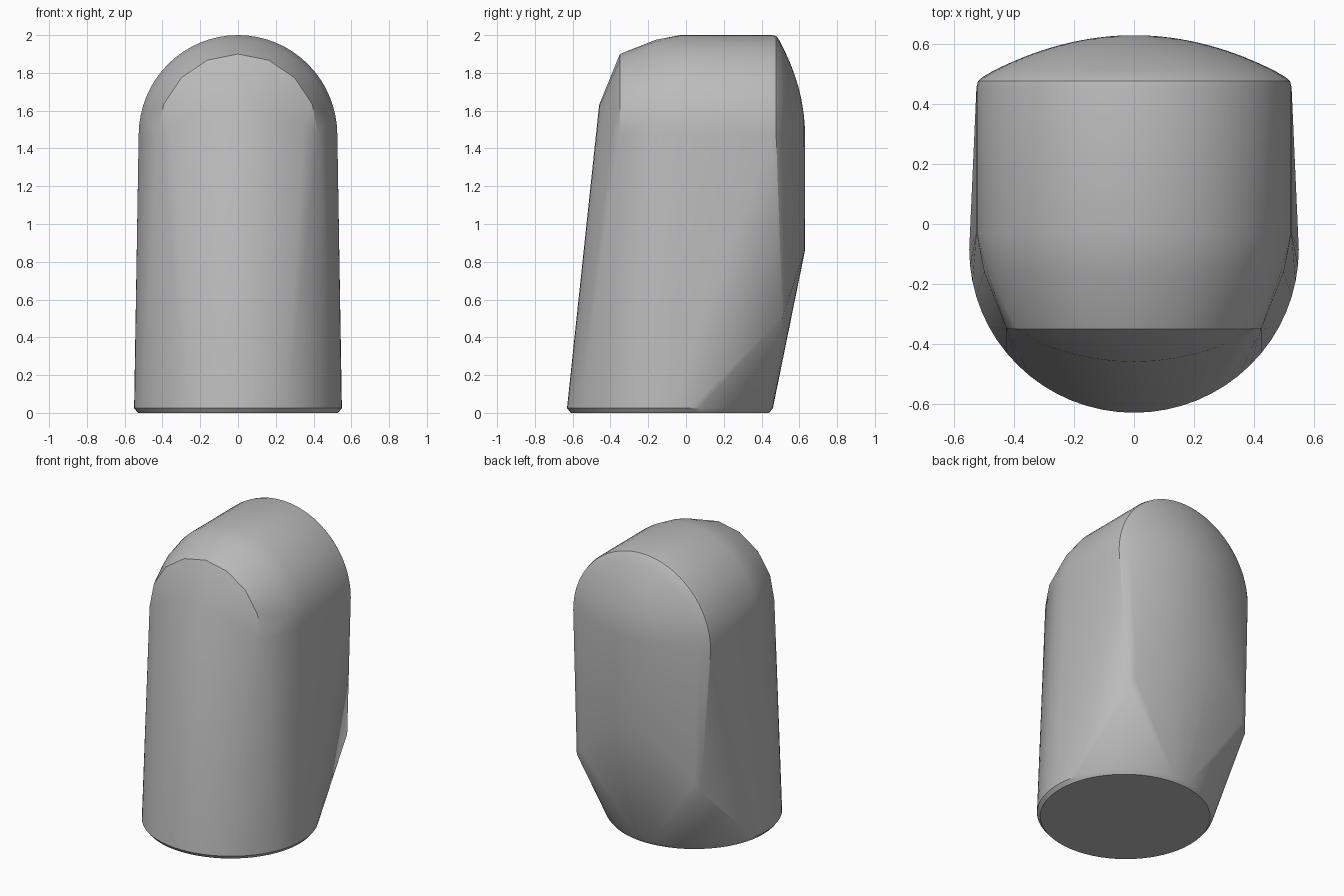
import bpy, bmesh, math

cube = bpy.data.objects.get("Cube")
if cube:
    bpy.data.objects.remove(cube, do_unlink=True)

grey = bpy.data.materials.new("mid grey")
grey.use_nodes = True
colour = (0.5, 0.5, 0.5, 1)
grey.diffuse_color = colour
grey.node_tree.nodes["Principled BSDF"].inputs["Base Color"].default_value = colour

CENTRE_Z = 1.47


def base_ring(rx, ry, z, n=64):
    return [(rx * math.cos(2 * math.pi * i / n),
             -0.085 + ry * math.sin(2 * math.pi * i / n), z) for i in range(n)]


def arch(y, rx, rz, n):
    return [(rx * math.cos(math.pi * i / n), y,
             CENTRE_Z + rz * math.sin(math.pi * i / n)) for i in range(n + 1)]


def bulge(r):
    return 0.63 - 0.14 * (r / 0.51) ** 2


points = []
# Round foot with a small chamfer
points += base_ring(0.53, 0.525, 0) + base_ring(0.55, 0.545, 0.025)
# Arched body, with a softened rear rim
for y, r in ((-0.03, 0.53), (0.455, 0.53), (0.477, 0.525), (0.49, 0.51)):
    points += arch(y, r - 0.004, r, 32)
# Tapered, faceted front of the arch
points += arch(-0.16, 0.50, 0.505, 16) + arch(-0.35, 0.425, 0.43, 8)
# Domed upper back
for k in range(10):
    r = 0.051 * k
    points += arch(bulge(r), r, r, 32)
# Curved lower back, ending in an arched edge
for i in range(-12, 13):
    x = 0.47 * i / 12
    points.append((x, bulge(abs(x)), 0.86 - 1.6 * x * x))
# Bowed brow of the front face
for i in range(-6, 7):
    t = i / 6
    points.append((0.42 * t, -0.46 + 0.11 * t * t, 1.63 - 0.15 * t * t))

# Wrap the sections in one convex skin
bm = bmesh.new()
for p in points:
    bm.verts.new(p)
bmesh.ops.remove_doubles(bm, verts=bm.verts[:], dist=0.001)
hull = bmesh.ops.convex_hull(bm, input=bm.verts[:])
loose = {g for g in hull["geom_interior"] + hull["geom_unused"]
         if isinstance(g, bmesh.types.BMVert)}
bmesh.ops.delete(bm, geom=list(loose), context='VERTS')
bmesh.ops.dissolve_limit(bm, angle_limit=math.radians(0.5),
                         verts=bm.verts[:], edges=bm.edges[:])
bmesh.ops.recalc_face_normals(bm, faces=bm.faces[:])
mesh = bpy.data.meshes.new("rounded_body")
bm.to_mesh(mesh)
bm.free()
mesh.materials.append(grey)
body = bpy.data.objects.new("rounded_body", mesh)
bpy.context.collection.objects.link(body)
bpy.context.view_layer.objects.active = body
body.select_set(True)
bpy.ops.object.shade_smooth_by_angle(angle=math.radians(30))
